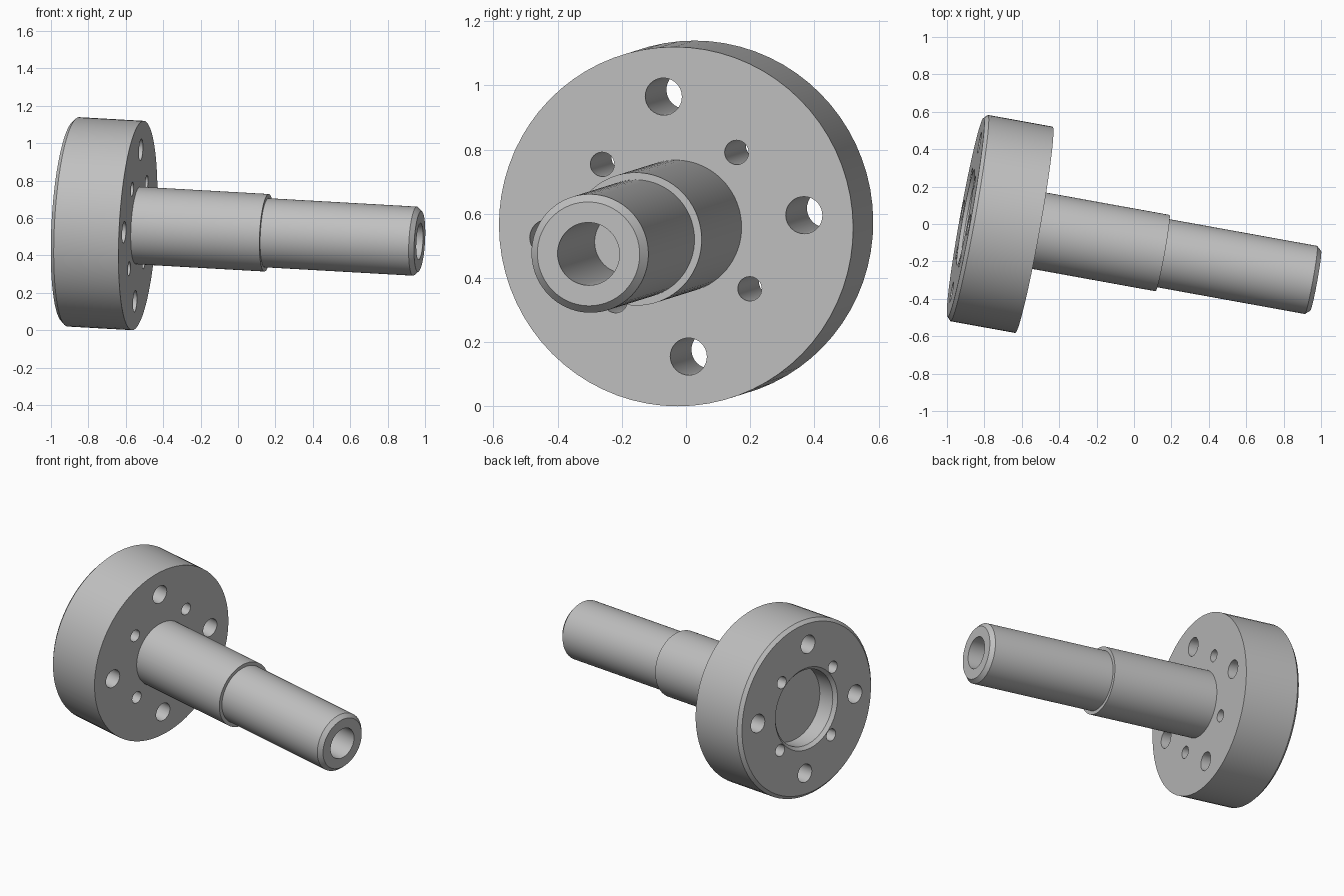
import bpy, bmesh, math
from mathutils import Vector, Matrix

cube = bpy.data.objects.get("Cube")
if cube:
    bpy.data.objects.remove(cube, do_unlink=True)

# Tilted frame: local z runs along the shaft, the origin is the flange's shaft side
axis = Vector((1, -0.181, -0.0565)).normalized()
up = Vector((0, 0, 1))
up = (up - up.dot(axis) * axis).normalized()
side = up.cross(axis)
frame = Matrix((side, up, axis)).transposed().to_4x4()
frame.translation = (-0.535, -0.031, 0.56)

steel = bpy.data.materials.new("light_grey_steel")
steel.use_nodes = True
grey = (0.53, 0.53, 0.53, 1)
steel.diffuse_color = grey
steel.node_tree.nodes["Principled BSDF"].inputs["Base Color"].default_value = grey


def add_object(name, bm):
    bmesh.ops.recalc_face_normals(bm, faces=bm.faces)
    mesh = bpy.data.meshes.new(name)
    bm.to_mesh(mesh)
    bm.free()
    mesh.materials.append(steel)
    obj = bpy.data.objects.new(name, mesh)
    bpy.context.collection.objects.link(obj)
    obj.matrix_world = frame
    return obj


def lathe(name, profile, steps=72):
    """Spin (radius, height) points around the local z axis."""
    bm = bmesh.new()
    verts = [bm.verts.new((r, 0, h)) for r, h in profile]
    edges = [bm.edges.new(pair) for pair in zip(verts, verts[1:])]
    bmesh.ops.spin(bm, geom=verts + edges, cent=(0, 0, 0), axis=(0, 0, 1),
                   angle=math.tau, steps=steps)
    bmesh.ops.remove_doubles(bm, verts=bm.verts, dist=1e-5)
    return add_object(name, bm)


def smooth(obj):
    bpy.ops.object.select_all(action='DESELECT')
    obj.select_set(True)
    bpy.context.view_layer.objects.active = obj
    bpy.ops.object.shade_smooth_by_angle(angle=math.radians(30))


# Flange disc with chamfered back edge and round back recess
back = -0.372
flange = lathe("flange", [
    (0, back + 0.13), (0.24, back + 0.13), (0.24, back + 0.02), (0.26, back),
    (0.54, back), (0.5605, back + 0.02), (0.5605, 0), (0, 0)])

# Two rings of through holes: four bolt holes and four pin holes
bm = bmesh.new()
for ring, radius, start in ((0.407, 0.058, 5), (0.302, 0.038, 50)):
    for k in range(4):
        a = math.radians(start + 90 * k)
        place = Matrix.Translation((ring * math.cos(a), ring * math.sin(a), back / 2))
        bmesh.ops.create_cone(bm, cap_ends=True, segments=32, radius1=radius,
                              radius2=radius, depth=0.6, matrix=place)
cutter = add_object("hole_cutter", bm)
cutter.hide_render = True

cut = flange.modifiers.new("holes", 'BOOLEAN')
cut.operation = 'DIFFERENCE'
cut.solver = 'EXACT'
cut.object = cutter
bpy.context.view_layer.objects.active = flange
bpy.ops.object.modifier_apply(modifier=cut.name)
bpy.data.objects.remove(cutter, do_unlink=True)

# Stepped shaft with chamfered tip and blind bore
tip = 1.533
shaft = lathe("stepped_shaft", [
    (0, -0.02), (0.2075, -0.02), (0.2075, 0.7), (0.185, 0.7),
    (0.185, tip - 0.025), (0.162, tip), (0.098, tip), (0.098, tip - 0.65),
    (0, tip - 0.65)])

for part in (flange, shaft):
    smooth(part)
